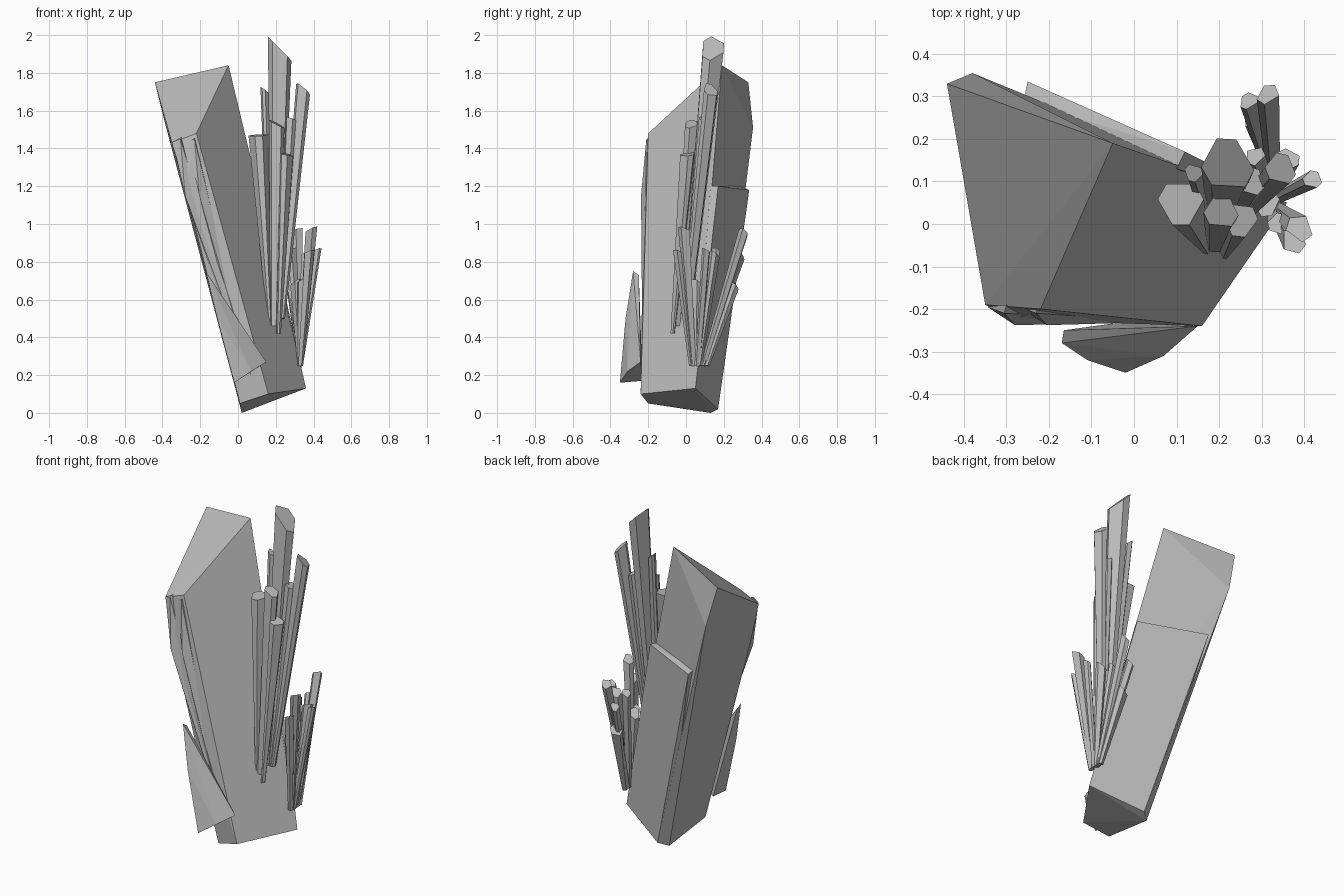
import bpy
import bmesh
import math
from mathutils import Vector

cube = bpy.data.objects.get("Cube")
if cube:
    bpy.data.objects.remove(cube, do_unlink=True)

# One plain stone grey
grey = bpy.data.materials.new("stone_grey")
grey.use_nodes = True
colour = (0.5, 0.5, 0.5, 1)
grey.diffuse_color = colour
grey.node_tree.nodes["Principled BSDF"].inputs["Base Color"].default_value = colour


def finish(name, bm):
    bmesh.ops.recalc_face_normals(bm, faces=bm.faces)
    mesh = bpy.data.meshes.new(name)
    bm.to_mesh(mesh)
    bm.free()
    mesh.materials.append(grey)
    obj = bpy.data.objects.new(name, mesh)
    bpy.context.collection.objects.link(obj)
    return obj


def chunk(name, points):
    """Faceted convex block spanning the given corners."""
    bm = bmesh.new()
    verts = [bm.verts.new(p) for p in points]
    hull = bmesh.ops.convex_hull(bm, input=verts)
    spare = {v for v in hull["geom_interior"] if isinstance(v, bmesh.types.BMVert)}
    bmesh.ops.delete(bm, geom=list(spare), context="VERTS")
    bmesh.ops.dissolve_limit(bm, angle_limit=math.radians(2), verts=bm.verts, edges=bm.edges)
    return finish(name, bm)


def crystal(name, base, tip, r_base, r_tip, slope, sides=6, turn=0.3):
    """Prism that widens upward and ends in a slanted cap."""
    base, tip = Vector(base), Vector(tip)
    axis = (tip - base).normalized()
    side = axis.orthogonal().normalized()
    across = axis.cross(side)
    bm = bmesh.new()
    low, high = [], []
    for i in range(sides):
        a = math.tau * i / sides + turn
        # alternate wide and narrow facets
        a += 0.15 * (-1) ** i
        d = side * math.cos(a) + across * math.sin(a)
        low.append(bm.verts.new(base + d * r_base))
        lift = slope[0] * d.x + slope[1] * d.y
        high.append(bm.verts.new(tip + d * r_tip + axis * lift * r_tip))
    bm.faces.new(low)
    bm.faces.new(high)
    for i in range(sides):
        j = (i + 1) % sides
        bm.faces.new((low[i], low[j], high[j], high[i]))
    return finish(name, bm)


# Large leaning crystal
chunk("main_crystal", [
    (0.36, 0.05, 0.13), (0.16, -0.24, 0.10), (0.01, -0.20, 0.05),
    (0.02, 0.13, 0.0), (0.07, 0.17, 0.02),
    (-0.05, 0.19, 1.84), (-0.44, 0.33, 1.75), (-0.38, 0.355, 1.51),
    (-0.35, -0.19, 1.43), (-0.22, -0.20, 1.48), (-0.28, -0.225, 1.2)])

# Slab grown onto the back face
chunk("back_slab", [
    (-0.25, 0.335, 1.18), (0.12, 0.17, 1.2), (0.10, 0.13, 1.2), (-0.26, 0.29, 1.2),
    (0.36, 0.05, 0.13), (0.07, 0.17, 0.02), (0.02, 0.13, 0.01), (0.3, 0.04, 0.13)])

# Thin ribs along the front face
for i, x in enumerate((-0.325, -0.25)):
    chunk(f"front_rib_{i + 1}", [
        (x - 0.02, -0.195, 1.435), (x + 0.02, -0.21, 1.45), (x + 0.025, -0.19, 1.46),
        (x + 0.045, -0.238, 1.15), (0.07, -0.23, 0.2), (0.05, -0.215, 0.2)])

# Broken shard leaning on the front
chunk("front_shard", [
    (-0.17, -0.28, 0.75), (-0.165, -0.25, 0.73), (-0.11, -0.32, 0.5),
    (-0.02, -0.35, 0.16), (0.07, -0.31, 0.22), (0.15, -0.24, 0.27), (-0.02, -0.23, 0.17)])

# Tall cluster: base, tip centre, base radius, tip radius, cap slope
tall = [
    ((0.20, 0.0, 0.5), (0.22, 0.14, 1.93), 0.025, 0.064, (-1.0, 0.1)),
    ((0.17, -0.06, 0.46), (0.11, 0.05, 1.47), 0.012, 0.055, (0.0, 0.2)),
    ((0.19, -0.05, 0.46), (0.205, 0.03, 1.53), 0.02, 0.042, (-0.5, 0.2)),
    ((0.215, -0.07, 0.42), (0.25, 0.01, 1.37), 0.012, 0.042, (-0.2, 0.2)),
    ((0.23, 0.0, 0.5), (0.345, 0.13, 1.71), 0.02, 0.04, (-0.7, -0.3)),
    ((0.18, 0.0, 0.6), (0.14, 0.12, 1.71), 0.02, 0.022, (-0.8, 0.0)),
    ((0.22, 0.0, 0.5), (0.275, 0.10, 1.56), 0.02, 0.035, (-0.3, 0.0)),
]
for i, spec in enumerate(tall):
    crystal(f"tall_crystal_{i + 1}", *spec, turn=0.3 + i)

# Small cluster: foot y, tip centre, tip radius
small = [
    (0.09, (0.315, 0.305, 0.96), 0.028), (0.09, (0.27, 0.29, 0.83), 0.024),
    (0.04, (0.39, -0.01, 0.97), 0.032), (0.06, (0.42, 0.105, 0.86), 0.022),
    (0.07, (0.285, 0.16, 0.86), 0.025), (0.05, (0.31, 0.05, 0.69), 0.034),
    (0.03, (0.375, -0.04, 0.85), 0.03), (0.07, (0.36, 0.15, 0.84), 0.03),
    (0.11, (0.29, 0.25, 0.67), 0.034), (0.04, (0.34, 0.0, 0.70), 0.026),
]
for i, (y, tip, r) in enumerate(small):
    crystal(f"small_crystal_{i + 1}", (0.33, y, 0.25), tip, 0.015, r,
            (0.5, -0.4), sides=5 + i % 2, turn=i * 0.7)
